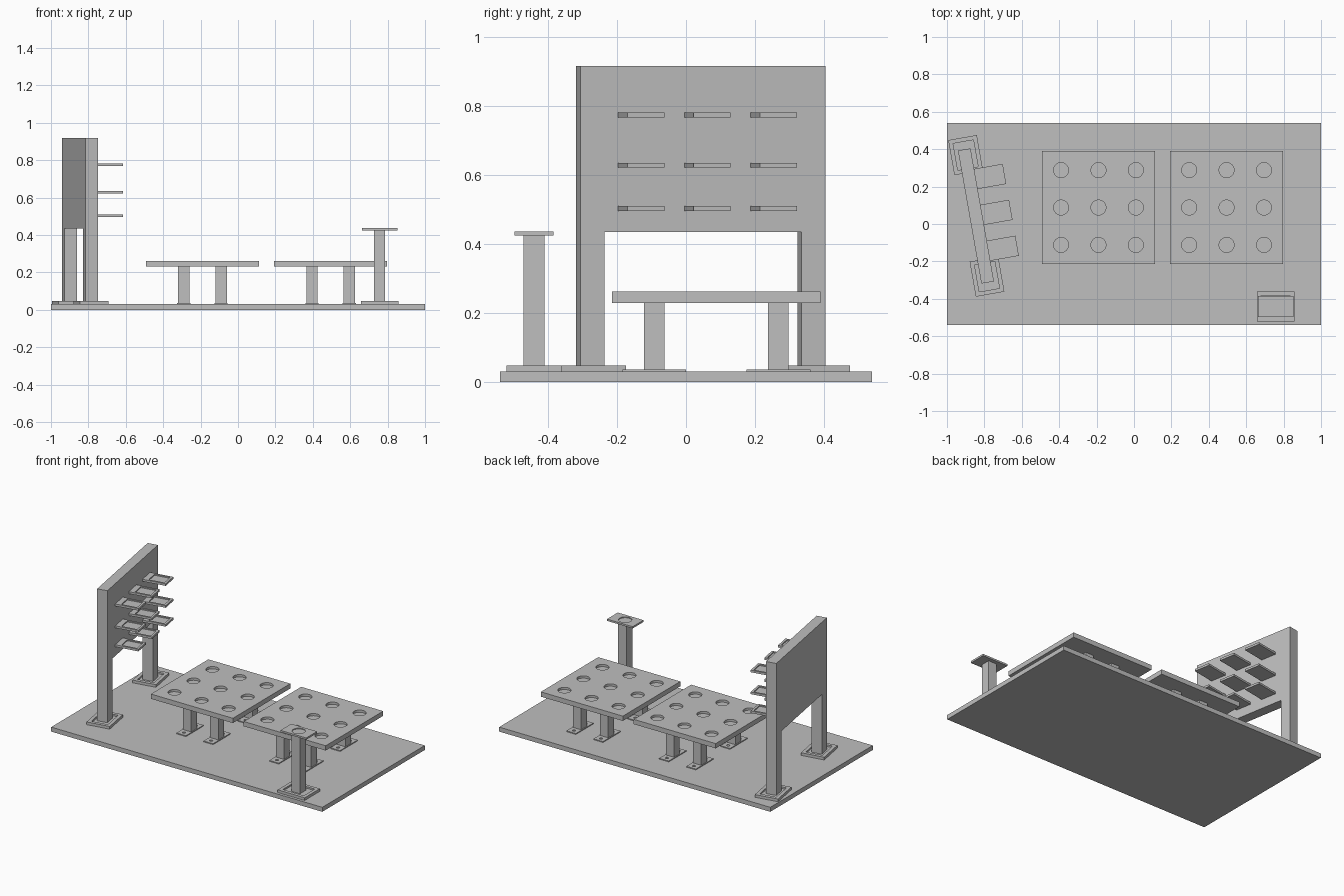
import bpy, bmesh
from math import radians
from mathutils import Matrix, Vector

if "Cube" in bpy.data.objects:
    bpy.data.objects.remove(bpy.data.objects["Cube"])

grey = bpy.data.materials.new("plain_grey")
grey.use_nodes = True
GREY = (0.52, 0.52, 0.52, 1)
grey.diffuse_color = GREY
grey.node_tree.nodes["Principled BSDF"].inputs["Base Color"].default_value = GREY


def finish(name, bm, matrix=Matrix()):
    bmesh.ops.recalc_face_normals(bm, faces=bm.faces)
    mesh = bpy.data.meshes.new(name)
    bm.to_mesh(mesh)
    bm.free()
    mesh.materials.append(grey)
    obj = bpy.data.objects.new(name, mesh)
    obj.matrix_world = matrix
    bpy.context.collection.objects.link(obj)
    return obj


def add_box(bm, x, y, z0, z1, sx, sy):
    m = Matrix.Translation((x, y, (z0 + z1) / 2)) @ Matrix.Diagonal((sx, sy, z1 - z0, 1))
    bmesh.ops.create_cube(bm, size=1, matrix=m)


def box(name, x, y, z0, z1, sx, sy, matrix=Matrix()):
    bm = bmesh.new()
    add_box(bm, x, y, z0, z1, sx, sy)
    return finish(name, bm, matrix)


def add_disc(bm, x, y, z0, z1, r):
    bmesh.ops.create_cone(bm, cap_ends=True, segments=32, radius1=r, radius2=r,
                          depth=z1 - z0, matrix=Matrix.Translation((x, y, (z0 + z1) / 2)))


def carve(obj, bm, matrix=Matrix()):
    """Subtract the cutter solids in bm and keep the plain result."""
    cutter = finish("cutter", bm, matrix)
    cutter.hide_render = True
    mod = obj.modifiers.new("carve", "BOOLEAN")
    mod.operation = "DIFFERENCE"
    mod.object = cutter
    deps = bpy.context.evaluated_depsgraph_get()
    mesh = bpy.data.meshes.new_from_object(obj.evaluated_get(deps))
    obj.modifiers.clear()
    obj.data = mesh
    bpy.data.objects.remove(cutter)


def footing(name, x, y, sx, sy, matrix=Matrix()):
    """Raised plinth with a sunken floor inside its rim."""
    foot = box(name, x, y, FLOOR, FLOOR + 0.018, sx, sy, matrix)
    bm = bmesh.new()
    add_box(bm, x, y, FLOOR + 0.007, 0.1, sx - 0.045, sy - 0.045)
    carve(foot, bm, matrix)


FLOOR = 0.03
box("ground_slab", 0, 0, 0, FLOOR, 2, 1.08)

# Two tables, each with a grid of round recesses and four bolted legs
for side, cx in (("right", -0.19), ("left", 0.495)):
    cy = 0.088
    top = box(f"{side}_table_top", cx, cy, 0.23, 0.262, 0.605, 0.605)
    bm = bmesh.new()
    for i in (-1, 0, 1):
        for j in (-1, 0, 1):
            add_disc(bm, cx + 0.2 * i, cy + 0.2 * j, 0.247, 0.3, 0.04)
    carve(top, bm)
    for i in (-1, 1):
        for j in (-1, 1):
            x, y = cx + 0.1 * i, cy + 0.18 * j
            box(f"{side}_table_leg", x, y, FLOOR, 0.232, 0.06, 0.06)
            plate = box(f"{side}_table_foot_plate", x, y, FLOOR, 0.036, 0.07, 0.185)
            bm = bmesh.new()
            for k in (-1, 1):
                add_disc(bm, x, y + 0.062 * k, 0.032, 0.05, 0.01)
            carve(plate, bm)

# Display wall: upright panel on two legs, turned slightly
turn = Matrix.Translation((-0.845, 0.043, 0)) @ Matrix.Rotation(radians(10), 4, "Z")
HALF, INNER, THICK = 0.361, 0.29, 0.068
outline = [(-HALF, FLOOR), (-INNER, FLOOR), (-INNER, 0.435), (INNER, 0.435),
           (INNER, FLOOR), (HALF, FLOOR), (HALF, 0.917), (-HALF, 0.917)]
bm = bmesh.new()
face = bm.faces.new([bm.verts.new((-THICK / 2, y, z)) for y, z in outline])
sweep = bmesh.ops.extrude_face_region(bm, geom=[face])
bmesh.ops.translate(bm, vec=Vector((THICK, 0, 0)),
                    verts=[v for v in sweep["geom"] if isinstance(v, bmesh.types.BMVert)])
finish("display_wall", bm, turn)
for s in (-1, 1):
    footing("display_wall_footing", 0.002, s * 0.33, 0.155, 0.19, turn)

# Nine shelf trays on the wall
for z in (0.503, 0.629, 0.775):
    for col in (-1, 0, 1):
        y = 0.195 * col
        x0 = THICK / 2
        tray = box("shelf_tray", x0 + 0.0775, y, z - 0.007, z + 0.007, 0.155, 0.109, turn)
        bm = bmesh.new()
        add_box(bm, x0 + 0.088, y, z, z + 0.05, 0.104, 0.083)
        carve(tray, bm, turn)

# Pedestal stand at the front left corner
px, py = 0.757, -0.441
footing("pedestal_footing", px, py, 0.2, 0.16)
box("pedestal_column", px, py, FLOOR, 0.428, 0.06, 0.062)
top = box("pedestal_top", px, py, 0.425, 0.437, 0.19, 0.114)
bm = bmesh.new()
add_disc(bm, px, py, 0.431, 0.5, 0.04)
carve(top, bm)
